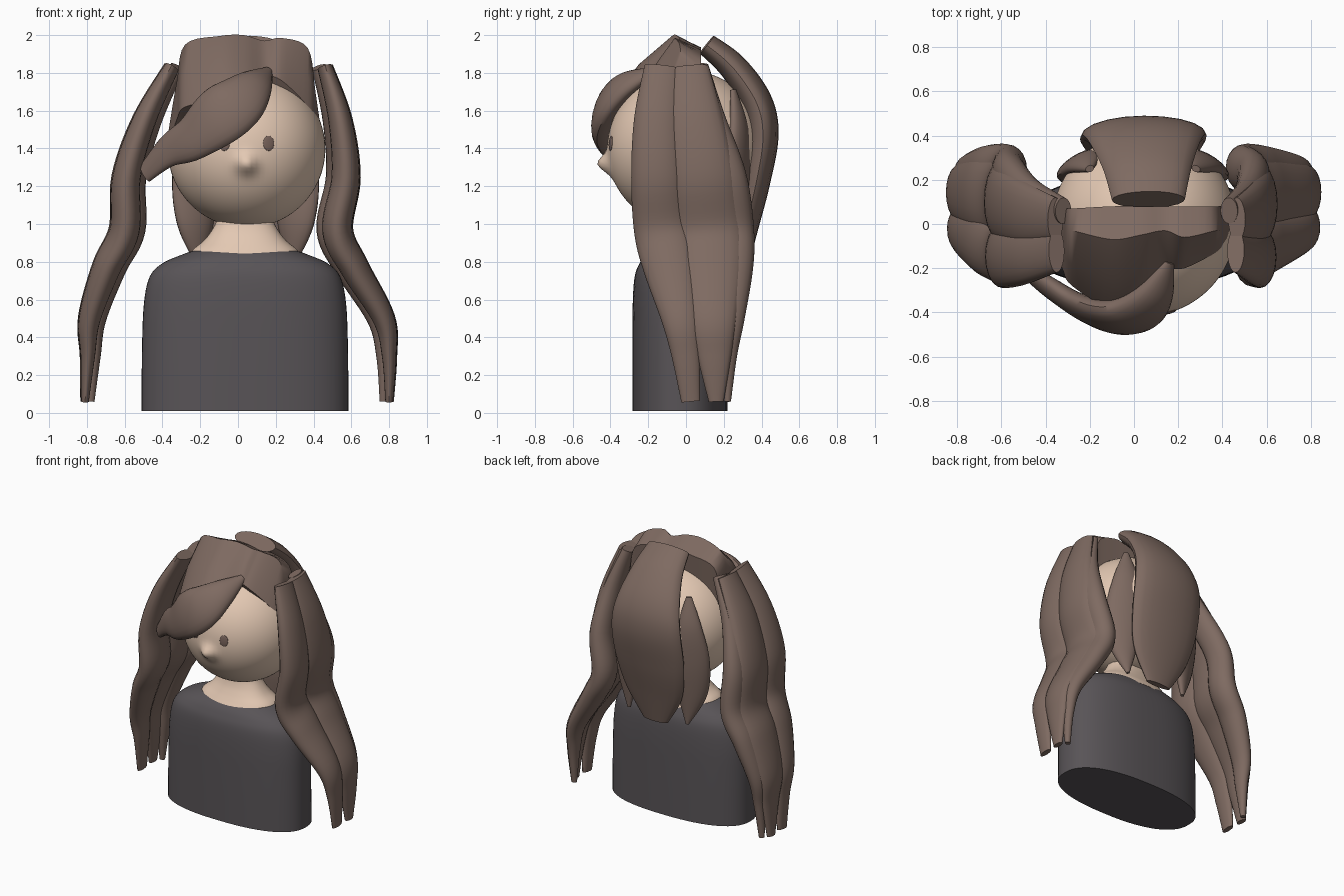
import bpy, bmesh
from math import cos, sin, pi, radians, exp
from mathutils import Vector

cube = bpy.data.objects.get("Cube")
if cube:
    bpy.data.objects.remove(cube, do_unlink=True)


def material(name, rgb):
    m = bpy.data.materials.new(name)
    m.use_nodes = True
    m.diffuse_color = (*rgb, 1)
    m.node_tree.nodes["Principled BSDF"].inputs["Base Color"].default_value = (*rgb, 1)
    return m


HAIR = material("brown hair", (0.21, 0.145, 0.12))
SKIN = material("skin", (0.77, 0.58, 0.45))
CLOTH = material("charcoal cloth", (0.098, 0.088, 0.095))
EYE = material("eye brown", (0.18, 0.12, 0.1))
HEAD = Vector((0.045, 0, 1.397))


def finish(name, bm, mat, angle=40):
    bmesh.ops.recalc_face_normals(bm, faces=bm.faces)
    me = bpy.data.meshes.new(name)
    bm.to_mesh(me)
    bm.free()
    me.materials.append(mat)
    ob = bpy.data.objects.new(name, me)
    bpy.context.collection.objects.link(ob)
    bpy.ops.object.select_all(action="DESELECT")
    ob.select_set(True)
    bpy.context.view_layer.objects.active = ob
    bpy.ops.object.shade_smooth_by_angle(angle=radians(angle))
    return ob


def smooth_rows(rows, steps):
    """Catmull-Rom interpolation through rows of numbers."""
    out = []
    for i in range(len(rows) - 1):
        quad = [rows[max(i - 1, 0)], rows[i], rows[i + 1], rows[min(i + 2, len(rows) - 1)]]
        for k in range(steps):
            t = k / steps
            out.append([b + 0.5 * t * (c - a + t * (2*a - 5*b + 4*c - d + t * (3*(b - c) + d - a)))
                        for a, b, c, d in zip(*quad)])
    return out + [list(rows[-1])]


def skin_rings(name, rings, mat, angle=40):
    """Bridge closed rings of points and cap both ends."""
    bm = bmesh.new()
    vs = [[bm.verts.new(p) for p in ring] for ring in rings]
    n = len(vs[0])
    for a, b in zip(vs, vs[1:]):
        for i in range(n):
            bm.faces.new((a[i], a[(i + 1) % n], b[(i + 1) % n], b[i]))
    bm.faces.new(vs[0])
    bm.faces.new(vs[-1])
    return finish(name, bm, mat, angle)


def strand(name, stations, outward, sides=20):
    """Flattened lock of hair; station = x, y, z, half width, half thickness."""
    rows = smooth_rows(stations, 7)
    pts = [Vector(r[:3]) for r in rows]
    rings = []
    for i, r in enumerate(rows):
        tangent = (pts[min(i + 1, len(pts) - 1)] - pts[max(i - 1, 0)]).normalized()
        normal = outward(pts[i])
        normal = (normal - tangent * normal.dot(tangent)).normalized()
        side = tangent.cross(normal)
        rings.append([pts[i] + side * r[3] * cos(a) + normal * r[4] * sin(a)
                      for a in (2 * pi * k / sides for k in range(sides))])
    return skin_rings(name, rings, HAIR)


def column(name, stations, cx, cy, power, mat):
    """Stacked rounded sections; station = z, x radius, y radius."""
    def bend(v):
        return (1 if v > 0 else -1) * abs(v) ** (2 / power)
    rings = [[(cx + rx * bend(cos(a)), cy + ry * bend(sin(a)), z)
              for a in (2 * pi * k / 64 for k in range(64))]
             for z, rx, ry in smooth_rows(stations, 5)]
    return skin_rings(name, rings, mat)


# Torso and flared neck
column("torso", [(0.01, .548, .252), (0.35, .545, .252), (0.58, .535, .25), (0.72, .505, .24),
                 (0.79, .44, .215), (0.835, .34, .185), (0.86, .26, .15), (0.865, .15, .1)],
       0.037, -0.032, 2.4, CLOTH)
column("neck", [(0.8, .3, .205), (0.84, .29, .185), (0.87, .27, .165), (0.91, .22, .14),
                (0.96, .18, .115), (1.02, .15, .1), (1.1, .14, .1)], 0.037, -0.025, 2.3, SKIN)

# Head with the nose drawn out of the face
bm = bmesh.new()
bmesh.ops.create_uvsphere(bm, u_segments=96, v_segments=64, radius=0.417)
for v in bm.verts:
    if v.co.y < 0:
        v.co.y -= 0.06 * exp(-(v.co.x ** 2 + (v.co.z + 0.08) ** 2) / 0.05 ** 2)
finish("head", bm, SKIN, 80).location = HEAD

# Eyes lie on the face surface
for label, side in (("left", 1), ("right", -1)):
    aim = Vector((side * 0.117, -0.397, 0.03)).normalized()
    bm = bmesh.new()
    bmesh.ops.create_uvsphere(bm, u_segments=32, v_segments=16, radius=1)
    bmesh.ops.scale(bm, vec=(.03, .007, .04), verts=bm.verts)
    eye = finish(label + "_eye", bm, EYE)
    eye.location = HEAD + aim * 0.416
    eye.rotation_euler = aim.to_track_quat("Y", "Z").to_euler()

# Crown: tent-like sections; x, then y and z of front, mid slope, ridge and back
crown = [(-.37, -.08, 1.42, -.05, 1.46, -.02, 1.48, .06, 1.42),
         (-.325, -.2, 1.55, -.13, 1.66, -.03, 1.75, .07, 1.68),
         (-.28, -.28, 1.62, -.18, 1.8, -.03, 1.95, .07, 1.88),
         (-.1, -.38, 1.66, -.25, 1.84, -.07, 1.995, .08, 1.93),
         (.03, -.32, 1.74, -.21, 1.86, -.05, 2.0, .08, 1.93),
         (.14, -.21, 1.78, -.12, 1.89, -.03, 1.97, .08, 1.91),
         (.23, -.2, 1.76, -.13, 1.88, -.06, 1.985, .08, 1.92),
         (.37, -.13, 1.62, -.08, 1.78, -.03, 1.93, .08, 1.86),
         (.41, -.1, 1.5, -.07, 1.62, -.03, 1.7, .08, 1.66),
         (.45, -.06, 1.38, -.04, 1.4, -.02, 1.42, .06, 1.38)]
skin_rings("crown_hair", [[(r[0], r[i], r[i + 1]) for i in (1, 3, 5, 7)]
                          + [(r[0] * 0.9, 0.03, 1.38)] for r in smooth_rows(crown, 5)], HAIR, 50)

# Swept fringe wrapping round the face
strand("fringe", [(.16, -.17, 1.81, .025, .02), (.09, -.32, 1.735, .1, .055),
                  (.0, -.405, 1.645, .15, .065), (-.11, -.42, 1.56, .16, .065),
                  (-.24, -.375, 1.455, .125, .055), (-.37, -.295, 1.385, .09, .045),
                  (-.49, -.21, 1.27, .06, .03)],
       lambda p: Vector((p.x - HEAD.x, p.y, 0.4 * (p.z - HEAD.z))))

# Back hair: wide centre lock and a pointed lock on each side beneath it
strand("back_lock", [(.065, .11, 1.95, .165, .06), (.06, .25, 1.83, .2, .075),
                     (.05, .37, 1.65, .25, .085), (.045, .405, 1.47, .28, .085),
                     (.04, .37, 1.22, .28, .075), (.04, .32, .97, .23, .06),
                     (.04, .3, .75, .1, .025)], lambda p: Vector((0, 1, 0.4)))
for label, s in (("left", 1), ("right", -1)):
    strand(label + "_under_lock",
           [(.04 + s * .24, .25, 1.71, .02, .015), (.04 + s * .265, .28, 1.5, .085, .04),
            (.04 + s * .275, .27, 1.25, .125, .05), (.04 + s * .265, .25, 1.0, .105, .05),
            (.04 + s * .24, .27, .77, .012, .012)],
           lambda p: Vector((s * 0.5, 1, 0)))

# Side tails: three overlapping locks share one wavy path on each side
heights = (1.83, 1.55, 1.25, .97, .77, .5, .3, .06)
waves = {"left": (.45, .53, .56, .515, .605, .76, .79, .79),
         "right": (-.34, -.485, -.58, -.59, -.685, -.775, -.785, -.8)}
depth = (.04, .062, .075, .08, .075, .058, .038, .02)
locks = {"front": ((-.12, -.15, -.15, -.125, -.085, -.03, .0, .025),
                   (.1, .125, .14, .15, .14, .1, .075, .05), 0.01),
         "middle": ((.02, .045, .09, .12, .13, .14, .15, .16),
                    (.1, .15, .175, .185, .175, .13, .09, .04), 0.015),
         "back": ((.06, .12, .22, .255, .25, .23, .22, .22),
                  (.06, .09, .1, .105, .105, .08, .05, .018), -0.02)}
for side, xs in waves.items():
    s = 1 if side == "left" else -1
    for part, (ys, widths, shift) in locks.items():
        strand(f"{side}_tail_{part}_lock",
               [(x + s * shift, y, z, w, t)
                for x, y, z, w, t in zip(xs, ys, heights, widths, depth)],
               lambda p: Vector((s, 0, 0)))
